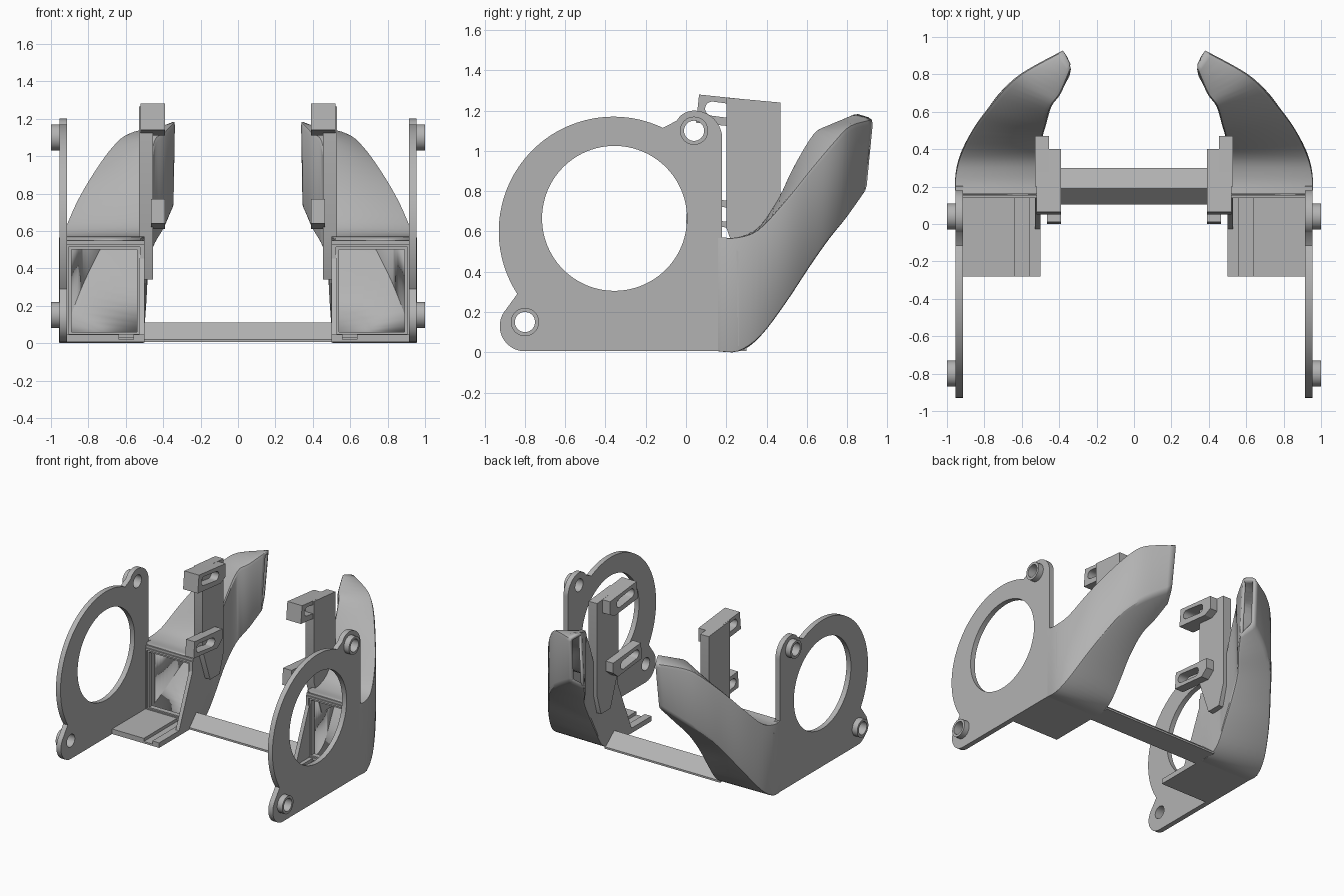
import bpy, bmesh
from math import sin, cos, radians, atan2, pi
from mathutils import Matrix, Vector

cube = bpy.data.objects.get("Cube")
if cube:
    bpy.data.objects.remove(cube, do_unlink=True)

grey = bpy.data.materials.new("plain_grey")
grey.use_nodes = True
grey.diffuse_color = (0.45, 0.45, 0.45, 1)
grey.node_tree.nodes["Principled BSDF"].inputs["Base Color"].default_value = grey.diffuse_color

# Axis maps: profile plane plus extrusion direction into world space
SIDE = Matrix(((0, 0, 1, 0), (1, 0, 0, 0), (0, 1, 0, 0), (0, 0, 0, 1)))    # (y, z) along x
FRONT = Matrix(((1, 0, 0, 0), (0, 0, -1, 0), (0, 1, 0, 0), (0, 0, 0, 1)))  # (x, z) along -y


def arc(cx, cy, r, start, end, n=24):
    angles = [radians(start + (end - start) * i / n) for i in range(n + 1)]
    return [(cx + r * cos(a), cy + r * sin(a)) for a in angles]


def circle(cx, cy, r, n=48):
    return arc(cx, cy, r, 0, 360, n)[:-1]


def slot(a, b, r):
    turn = atan2(b[1] - a[1], b[0] - a[0]) * 180 / pi
    return arc(*b, r, turn - 90, turn + 90, 12) + arc(*a, r, turn + 90, turn + 270, 12)


def rect(x0, z0, x1, z1):
    return [(x0, z0), (x1, z0), (x1, z1), (x0, z1)]


def finish(obj, mirrored=True):
    obj.data.materials.clear()
    obj.data.materials.append(grey)
    bpy.ops.object.select_all(action='DESELECT')
    obj.select_set(True)
    bpy.context.view_layer.objects.active = obj
    bpy.ops.object.shade_smooth_by_angle(angle=radians(30))
    if mirrored:
        obj.modifiers.new("other_side", 'MIRROR').use_axis[0] = True


def prism(name, loops, low, high, axes=SIDE, mirrored=True):
    """Extrude an outline (first loop) with holes (other loops)."""
    curve = bpy.data.curves.new(name, 'CURVE')
    curve.dimensions = '2D'
    curve.fill_mode = 'BOTH'
    curve.extrude = (high - low) / 2
    for loop in loops:
        spline = curve.splines.new('POLY')
        spline.points.add(len(loop) - 1)
        for point, (a, b) in zip(spline.points, loop):
            point.co = (a, b, 0, 1)
        spline.use_cyclic_u = True
    obj = bpy.data.objects.new(name, curve)
    bpy.context.collection.objects.link(obj)
    bpy.ops.object.select_all(action='DESELECT')
    obj.select_set(True)
    bpy.context.view_layer.objects.active = obj
    bpy.ops.object.convert(target='MESH')
    obj = bpy.context.view_layer.objects.active
    obj.data.transform(axes @ Matrix.Translation((0, 0, (low + high) / 2)))
    bm = bmesh.new()
    bm.from_mesh(obj.data)
    bmesh.ops.remove_doubles(bm, verts=bm.verts, dist=0.0001)
    bmesh.ops.recalc_face_normals(bm, faces=bm.faces)
    bm.to_mesh(obj.data)
    bm.free()
    finish(obj, mirrored)
    return obj


# Side plate with fan opening and two screw lugs
screws = {"upper": (0.04, 1.10), "lower": (-0.80, 0.15)}
outline = [(0.26, 0.005), (0.26, 0.5), (0.2, 0.57), (0.18, 0.57)]
outline += arc(0.04, 1.06, 0.14, 0, 90)
outline += arc(0.04, 1.10, 0.10, 95, 150, 8)
outline += arc(-0.36, 0.60, 0.57, 64.5, 213, 64)
outline += arc(-0.80, 0.13, 0.125, 140, 270)
prism("side_plate", [outline, circle(-0.355, 0.665, 0.36, 96)]
      + [circle(*c, 0.05) for c in screws.values()], 0.915, 0.955)
for key, c in screws.items():
    prism(key + "_screw_boss", [circle(*c, 0.07), circle(*c, 0.05)], 0.95, 1.0)

# Curved duct: rings of outer bottom, outer top, inner top, inner bottom corners
rings = [
    [(.955, .16, .005), (.955, .16, .57), (.5, .16, .57), (.5, .16, .005)],
    [(.955, .26, .005), (.955, .25, .57), (.5, .25, .57), (.5, .26, .005)],
    [(.93, .37, .08), (.93, .36, .61), (.5, .36, .62), (.5, .35, .06)],
    [(.865, .5, .25), (.865, .5, .76), (.49, .46, .77), (.49, .44, .2)],
    [(.78, .62, .43), (.78, .62, .91), (.47, .53, .92), (.48, .53, .35)],
    [(.7, .72, .57), (.68, .74, 1.05), (.44, .63, 1.09), (.45, .63, .5)],
    [(.58, .81, .68), (.58, .82, 1.13), (.39, .7, 1.13), (.39, .71, .61)],
    [(.39, .895, .8), (.38, .93, 1.16), (.337, .83, 1.19), (.345, .79, .72)],
]


def blend(p, q, r, s, t):
    """Smooth curve through q and r."""
    return (2 * q + (r - p) * t + (2 * p - 5 * q + 4 * r - s) * t * t
            + (3 * q - p - 3 * r + s) * t ** 3) / 2


def duct_ring(u):
    last = len(rings) - 1
    i = min(int(u), last - 1)
    picks = [rings[max(0, min(last, i + k))] for k in (-1, 0, 1, 2)]
    corners = [blend(*[Vector(ring[c]) for ring in picks], u - i) for c in range(4)]
    cut = 0.003 + 0.025 * min(1, u / last * 1.5)
    points = []
    for k, corner in enumerate(corners):
        before, after = corners[k - 1] - corner, corners[(k + 1) % 4] - corner
        a = corner + before.normalized() * min(cut, before.length * 0.3)
        b = corner + after.normalized() * min(cut, after.length * 0.3)
        middle = (a + b + corner * 2) / 4
        points += [a, middle, b]
    return points


bm = bmesh.new()
steps = 4
grid = [[bm.verts.new(p) for p in duct_ring(i / steps)]
        for i in range((len(rings) - 1) * steps + 1)]
for lower, upper in zip(grid, grid[1:]):
    for k in range(len(lower)):
        n = (k + 1) % len(lower)
        bm.faces.new((lower[k], lower[n], upper[n], upper[k]))
bmesh.ops.recalc_face_normals(bm, faces=bm.faces)
mesh = bpy.data.meshes.new("air_duct")
bm.to_mesh(mesh)
bm.free()
duct = bpy.data.objects.new("air_duct", mesh)
bpy.context.collection.objects.link(duct)
finish(duct)
wall = duct.modifiers.new("wall", 'SOLIDIFY')
wall.thickness = 0.025
wall.offset = -1

# Inlet frame, its raised lip and the side gusset
prism("inlet_frame", [rect(0.5, 0.005, 0.93, 0.55), rect(0.54, 0.06, 0.89, 0.5)],
      -0.19, -0.15, FRONT)
prism("inlet_lip", [rect(0.5, 0.03, 0.92, 0.53), rect(0.525, 0.05, 0.905, 0.515)],
      -0.16, -0.14, FRONT)
prism("inlet_gusset", [[(-0.03, 0.04), (0.16, 0.04), (0.16, 0.5)]], 0.5, 0.53)

# Grooved floor in front of the inlet
floor = [(0.5, 0.005), (0.93, 0.005), (0.93, 0.045), (0.635, 0.045),
         (0.635, 0.02), (0.56, 0.02), (0.56, 0.045), (0.5, 0.045)]
prism("floor_tab", [floor], -0.17, 0.28, FRONT)

# Ridge-shaped cross bar
prism("cross_bar", [[(0.105, 0.005), (0.3, 0.005), (0.3, 0.02), (0.19, 0.11), (0.105, 0.02)]],
      -0.51, 0.51, mirrored=False)

# Inner mounting bracket with two slotted lugs
prism("bracket_body", [[(0.2, 1.265), (0.2, 0.62), (0.3, 0.34), (0.42, 0.34),
                        (0.47, 0.5), (0.47, 1.24)]], 0.455, 0.53)
prism("upper_slotted_lug", [[(0.05, 1.14), (0.34, 1.11), (0.4, 1.14), (0.4, 1.245), (0.065, 1.28)],
                            slot((0.13, 1.21), (0.28, 1.19), 0.035)], 0.39, 0.52)
prism("lower_slotted_lug", [[(0.0, 0.64), (0.3, 0.61), (0.36, 0.66), (0.36, 0.74), (0.01, 0.77)],
                            slot((0.07, 0.70), (0.23, 0.68), 0.035)], 0.39, 0.465)
